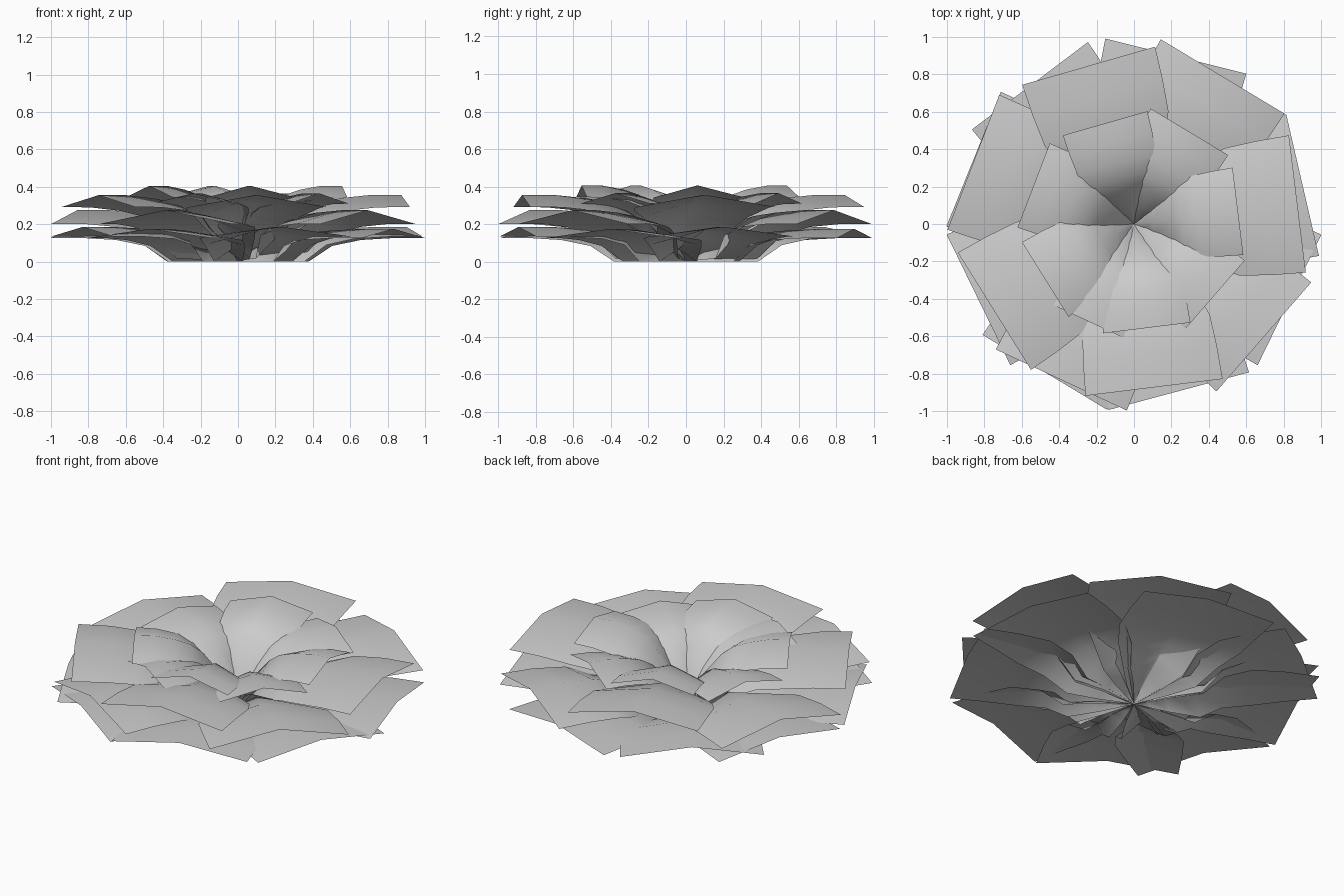
import bpy
import math

old = bpy.data.objects.get("Cube")
if old:
    bpy.data.objects.remove(old)

grey = bpy.data.materials.new("soft_grey")
grey.use_nodes = True
colour = (0.6, 0.6, 0.6, 1)
grey.diffuse_color = colour
grey.node_tree.nodes["Principled BSDF"].inputs["Base Color"].default_value = colour

# Petal stations from root to tip:
# reach, half width, ridge height, open edge height, folded edge height
STATIONS = [
    (0.0, 0.0, 0.0, 0.0, 0.0),
    (0.08, 0.06, 0.24, 0.14, 0.0),
    (0.18, 0.135, 0.5, 0.36, 0.0),
    (0.34, 0.235, 0.77, 0.6, 0.0),
    (0.45, 0.32, 0.88, 0.71, 0.48),
    (0.6, 0.39, 0.95, 0.79, 0.66),
    (0.8, 0.41, 1.0, 0.84, 0.72),
    (1.0, 0.42, 1.0, 0.85, 0.72),
]


def make_petal(name, angle, reach, height, fold):
    """Sheet with a central ridge, pointed at the root and square at the tip."""
    verts, faces = [], []
    for along, half, ridge, open_edge, folded_edge in STATIONS:
        edge = open_edge + (folded_edge - open_edge) * fold
        for side, z in ((-1, edge), (0, ridge), (1, edge)):
            verts.append((along * reach, side * half * reach, z * height))
    for a in range(0, len(verts) - 3, 3):
        for i in (a, a + 1):
            faces.append((i, i + 3, i + 4, i + 1))
    mesh = bpy.data.meshes.new(name)
    mesh.from_pydata(verts, [], faces)
    mesh.materials.append(grey)
    mesh.shade_smooth()
    petal = bpy.data.objects.new(name, mesh)
    bpy.context.collection.objects.link(petal)
    petal.rotation_euler.z = math.radians(angle)
    # Close the pointed root
    weld = petal.modifiers.new("weld_root", 'WELD')
    weld.merge_threshold = 0.0005


# Rings of petals, innermost first: angles, reach, ridge height, fold amount
UPPER = (7, 106, 212, 277)
LOWER = (59, 159, 245, 319)
RINGS = [
    ("inner_upper_petal", UPPER, 0.56, 0.405, 0.0),
    ("inner_lower_petal", LOWER, 0.575, 0.365, 0.0),
    ("middle_upper_petal", UPPER, 0.88, 0.355, 0.2),
    ("middle_lower_petal", LOWER, 0.92, 0.275, 0.9),
    ("outer_upper_petal", (13, 127, 206, 285), 0.925, 0.185, 1.0),
    ("outer_lower_petal", (76, 158, 239, 334), 0.925, 0.175, 1.0),
]
for name, angles, reach, height, fold in RINGS:
    for n, angle in enumerate(angles):
        make_petal(f"{name}_{n + 1}", angle, reach, height, fold)
